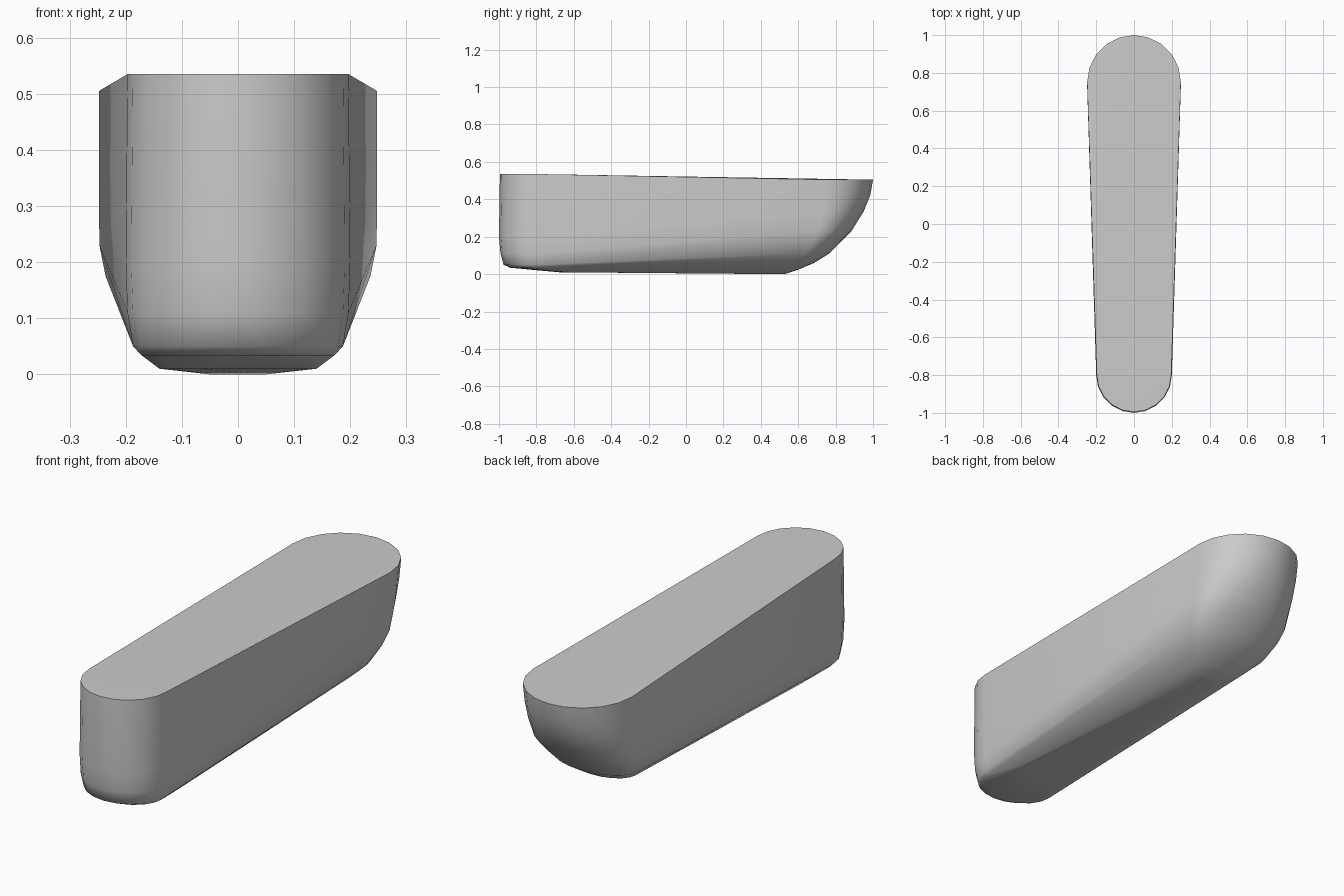
import bpy, bmesh, math

cube = bpy.data.objects.get("Cube")
if cube:
    bpy.data.objects.remove(cube, do_unlink=True)

bm = bmesh.new()


def rounded_end(half_width, centre_y, tip_y, height, steps=10):
    """Half-ellipse outline; height is a function of y."""
    for i in range(steps + 1):
        a = math.pi * i / steps
        y = centre_y + (tip_y - centre_y) * math.sin(a)
        bm.verts.new((half_width * math.cos(a), y, height(y)))


def level(z):
    return lambda y: z


# Upright front end: half width, centre y, tip y, height
for w, c, t, z in [(0.197, -0.8, -0.995, 0.535),
                   (0.2, -0.8, -1.0, 0.2),
                   (0.197, -0.8, -0.992, 0.11),
                   (0.187, -0.8, -0.975, 0.05),
                   (0.172, -0.8, -0.94, 0.034)]:
    rounded_end(w, c, t, level(z))

# Shallow rise of the underside at the front
rounded_end(0.14, -0.62, -0.68, level(0.01), 6)

# Scooped back end: half width, centre y, tip y, height
for w, c, t, z in [(0.248, 0.75, 1.0, 0.505),
                   (0.248, 0.74, 0.985, 0.42),
                   (0.248, 0.73, 0.95, 0.335),
                   (0.247, 0.71, 0.885, 0.23),
                   (0.236, 0.68, 0.83, 0.175),
                   (0.205, 0.64, 0.765, 0.11),
                   (0.155, 0.59, 0.685, 0.06),
                   (0.1, 0.54, 0.6, 0.024),
                   (0.05, 0.49, 0.53, 0.0)]:
    rounded_end(w, c, t, level(z))

# Taut skin over both ends
result = bmesh.ops.convex_hull(bm, input=bm.verts[:])
loose = [v for v in bm.verts if not v.link_faces]
bmesh.ops.delete(bm, geom=loose, context='VERTS')
bmesh.ops.dissolve_limit(bm, angle_limit=math.radians(0.3),
                         verts=bm.verts[:], edges=bm.edges[:])
bmesh.ops.recalc_face_normals(bm, faces=bm.faces[:])

mesh = bpy.data.meshes.new("hull_body")
bm.to_mesh(mesh)
bm.free()
body = bpy.data.objects.new("hull_body", mesh)
bpy.context.collection.objects.link(body)

# Plain grey
grey = bpy.data.materials.new("light_grey")
grey.use_nodes = True
colour = (0.6, 0.6, 0.6, 1.0)
grey.diffuse_color = colour
grey.node_tree.nodes["Principled BSDF"].inputs["Base Color"].default_value = colour
mesh.materials.append(grey)

# Soft body with a crisp rim
bpy.ops.object.select_all(action='DESELECT')
body.select_set(True)
bpy.context.view_layer.objects.active = body
bpy.ops.object.shade_smooth_by_angle(angle=math.radians(50))
